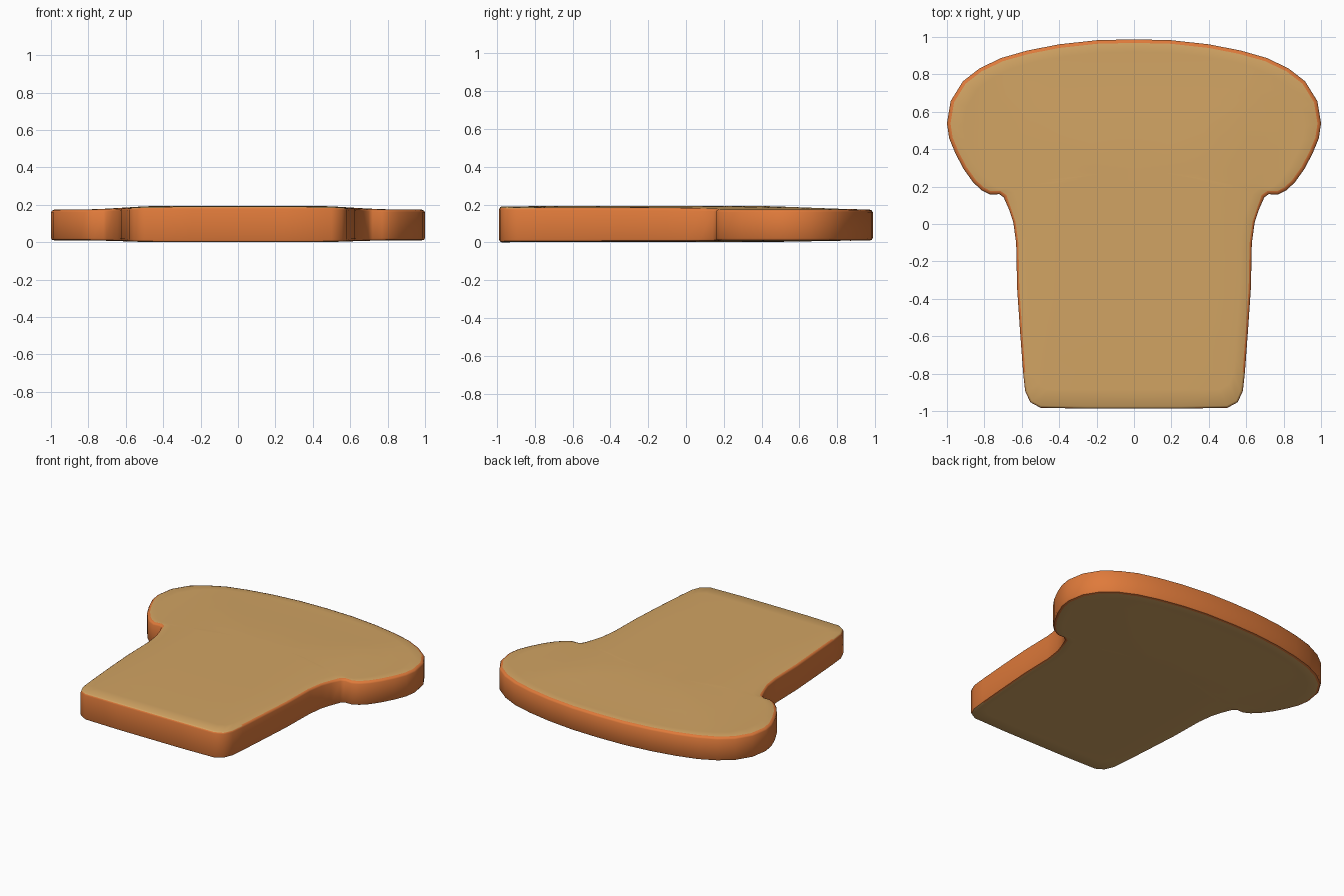
import bpy, bmesh
from mathutils import Vector

if "Cube" in bpy.data.objects:
    bpy.data.objects.remove(bpy.data.objects["Cube"])

# right half of the slice outline, bottom centre to top centre
half = [(0, -.985), (.25, -.985), (.5, -.98), (.555, -.95), (.582, -.89), (.593, -.79),
        (.61, -.56), (.625, -.34), (.63, -.1), (.645, .01), (.668, .08), (.697, .145),
        (.72, .162), (.77, .16), (.815, .183), (.86, .225), (.91, .295), (.955, .38),
        (.988, .46), (1, .54), (.98, .66), (.915, .765), (.825, .835), (.71, .89),
        (.57, .93), (.4, .963), (.2, .985), (0, .99)]
outline = [Vector(p) for p in half] + [Vector((-x, y)) for x, y in half[-2:0:-1]]
N = len(outline)


def smooth(t):
    t = max(0, min(1, t))
    return t * t * (3 - 2 * t)


def drop(p):  # how far the faces fall away towards the lobes and the crown
    return max(smooth((abs(p.x) - .42) / .4), smooth((p.y - .3) / .7))


def top(p):
    return .195 - .003 * smooth((-p.y - .5) / .5) - .019 * drop(p)


def bottom(p):
    return .003 + .009 * drop(p)


def inward(i):
    a = (outline[i] - outline[i - 1]).normalized()
    b = (outline[(i + 1) % N] - outline[i]).normalized()
    d = (a + b).normalized()
    return Vector((-d.y, d.x))


def rim(p):  # visible crust width, wider on the upper part
    return .019 if p.y > .1 else .012


def mat(name, col):
    m = bpy.data.materials.new(name)
    m.diffuse_color = (*col, 1)
    m.use_nodes = True
    m.node_tree.nodes["Principled BSDF"].inputs["Base Color"].default_value = m.diffuse_color
    return m


bm = bmesh.new()


def ring(f):
    return [bm.verts.new(f(i, outline[i])) for i in range(N)]


def offset_ring(k, height, dz):
    def f(i, p):
        q = p + inward(i) * rim(p) * k
        return (q.x, q.y, height(p) + dz)
    return ring(f)


CENTRE = Vector((0, .3))


def face_ring(s, height):
    def f(i, p):
        q = p + inward(i) * rim(p)
        q = CENTRE + (q - CENTRE) * s
        return (q.x, q.y, height(q))
    return ring(f)


scales = (.93, .8, .62, .42, .2)
rings = [face_ring(s, bottom) for s in reversed(scales)]
nb = len(rings)
rings += [offset_ring(1, bottom, -.001), offset_ring(.3, bottom, .003), offset_ring(0, bottom, .012),
          offset_ring(0, top, -.014), offset_ring(.3, top, -.005), offset_ring(1, top, 0)]
rings += [face_ring(s, top) for s in scales]

# strips between rings: crust around the edge, crumb on both faces
for k in range(len(rings) - 1):
    for i in range(N):
        j = (i + 1) % N
        f = bm.faces.new((rings[k][i], rings[k][j], rings[k + 1][j], rings[k + 1][i]))
        crust = nb <= k < nb + 5
        low = (outline[i].y + outline[j].y) / 2 < -.7
        if low and k in (nb, nb + 4):
            crust = False
        f.material_index = 1 if crust else 0

# close the middle of each face
for r, z, flip in ((rings[0], bottom(CENTRE), True), (rings[-1], top(CENTRE), False)):
    c = bm.verts.new((CENTRE.x, CENTRE.y, z))
    for i in range(N):
        a, b = r[i], r[(i + 1) % N]
        bm.faces.new((b, a, c) if flip else (a, b, c))

bmesh.ops.recalc_face_normals(bm, faces=bm.faces[:])
low_z = min(v.co.z for v in bm.verts)
for v in bm.verts:
    v.co.z -= low_z
    v.co.y -= .0025
me = bpy.data.meshes.new("bread_slice")
bm.to_mesh(me)
bm.free()
me.materials.append(mat("crumb_tan", (.64, .37, .125)))
me.materials.append(mat("crust_orange", (.74, .195, .043)))
ob = bpy.data.objects.new("bread_slice", me)
bpy.context.collection.objects.link(ob)
bpy.context.view_layer.objects.active = ob
ob.select_set(True)
bpy.ops.object.shade_smooth_by_angle(angle=.7)
